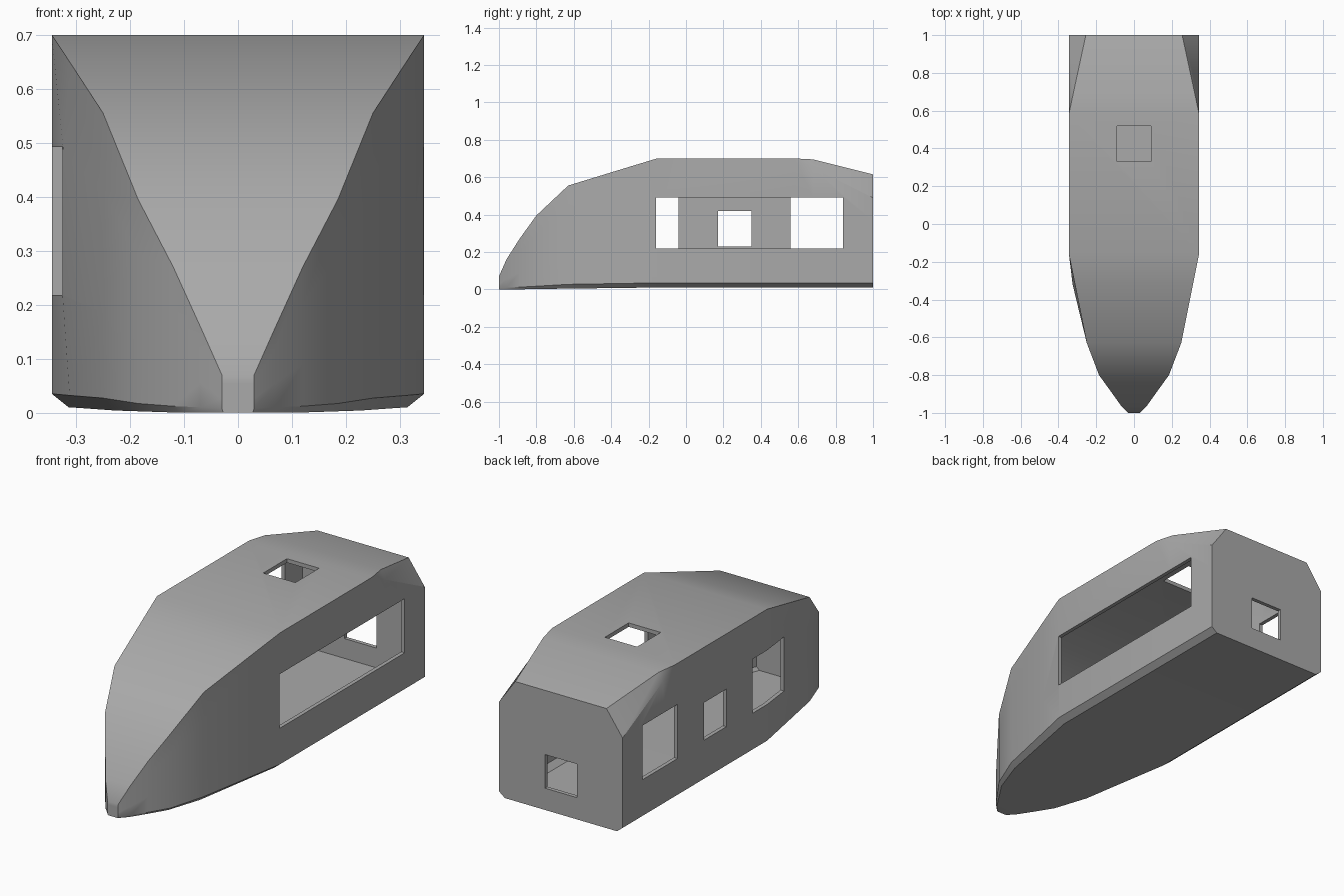
import bpy, bmesh, math
from mathutils import Matrix, Vector

if "Cube" in bpy.data.objects:
    bpy.data.objects.remove(bpy.data.objects["Cube"])

WALL = 0.02

# Hull stations: y, half width, side top z, roof half width, roof z, chamfer z, bottom z
STATIONS = [
    (-1.0, 0.03, 0.07, 0.03, 0.07, 0.008, 0.0),
    (-0.96, 0.07, 0.16, 0.07, 0.16, 0.01, 0.0),
    (-0.89, 0.12, 0.27, 0.12, 0.27, 0.012, 0.0),
    (-0.8, 0.185, 0.395, 0.185, 0.395, 0.017, 0.002),
    (-0.63, 0.25, 0.555, 0.25, 0.555, 0.027, 0.004),
    (-0.32, 0.312, 0.65, 0.312, 0.65, 0.032, 0.008),
    (-0.155, 0.345, 0.7, 0.345, 0.7, 0.035, 0.01),
    (0.58, 0.345, 0.7, 0.345, 0.7, 0.035, 0.01),
    (0.68, 0.345, 0.65, 0.324, 0.695, 0.035, 0.01),
    (1.0, 0.345, 0.49, 0.255, 0.615, 0.035, 0.01),
]


def half_ring(station, inset):
    """Points from keel edge up to roof edge, as (x, z)."""
    y, w, side, roof_w, roof, chamfer, bottom = station
    w, roof_w = w - inset, roof_w - inset
    side, roof = side - inset, roof - inset
    chamfer, bottom = chamfer + inset / 2, bottom + inset / 2
    rise = side - chamfer
    return [(w * 0.91, bottom), (w, chamfer), (w, chamfer + 0.3 * rise),
            (w, chamfer + 0.73 * rise), (w, side), (roof_w, roof)]


def loft(name, stations, inset=0.0):
    """Skin the stations into one closed body."""
    bm = bmesh.new()
    rings = []
    for s in stations:
        half = half_ring(s, inset)
        y = min(s[0], 1 - inset)
        # slight outward bulge beside the forward window
        bulge = 0.013 if s[0] == -0.32 else 0
        ring = [bm.verts.new((x, y, z)) for x, z in half]
        for i, (x, z) in reversed(list(enumerate(half))):
            ring.append(bm.verts.new((-x - (bulge if i in (2, 3) else 0), y, z)))
        rings.append(ring)
    n = len(rings[0])
    for a, b in zip(rings, rings[1:]):
        for i in range(n):
            j = (i + 1) % n
            bm.faces.new((a[i], a[j], b[j], b[i]))
    bm.faces.new(rings[0])
    bm.faces.new(rings[-1])
    bmesh.ops.remove_doubles(bm, verts=bm.verts, dist=0.0005)
    bmesh.ops.recalc_face_normals(bm, faces=bm.faces)
    return make_object(name, bm)


def make_object(name, bm):
    mesh = bpy.data.meshes.new(name)
    bm.to_mesh(mesh)
    bm.free()
    obj = bpy.data.objects.new(name, mesh)
    bpy.context.collection.objects.link(obj)
    return obj


def box(name, low, high):
    low, high = Vector(low), Vector(high)
    bm = bmesh.new()
    bmesh.ops.create_cube(bm, size=1, matrix=Matrix.Translation((low + high) / 2)
                          @ Matrix.Diagonal((high - low).to_4d()))
    return make_object(name, bm)


hull = loft("hull", STATIONS)

# Hollow cabin, then the openings through each wall
cutters = [
    loft("cabin_space", STATIONS[3:], WALL),
    box("side_opening", (0.25, -0.16, 0.218), (0.5, 0.84, 0.492)),
    box("forward_window", (-0.5, -0.32, 0.218), (-0.25, -0.04, 0.492)),
    box("middle_window", (-0.5, 0.17, 0.23), (-0.25, 0.35, 0.42)),
    box("rear_window", (-0.5, 0.56, 0.218), (-0.25, 0.84, 0.492)),
    box("roof_hatch", (-0.09, 0.33, 0.6), (0.09, 0.52, 0.8)),
    box("stern_port", (-0.09, 0.9, 0.12), (0.09, 1.1, 0.29)),
]
bpy.context.view_layer.objects.active = hull
hull.select_set(True)
for cutter in cutters:
    cutter.hide_render = True
    mod = hull.modifiers.new(cutter.name, 'BOOLEAN')
    mod.operation = 'DIFFERENCE'
    mod.solver = 'EXACT'
    mod.object = cutter
    bpy.ops.object.modifier_apply(modifier=mod.name)
    bpy.data.objects.remove(cutter)

# Plain grey finish
grey = bpy.data.materials.new("plain_grey")
grey.use_nodes = True
color = (0.4, 0.4, 0.4, 1)
grey.diffuse_color = color
grey.node_tree.nodes["Principled BSDF"].inputs["Base Color"].default_value = color
hull.data.materials.clear()
hull.data.materials.append(grey)
bpy.ops.object.shade_smooth_by_angle(angle=math.radians(30))
